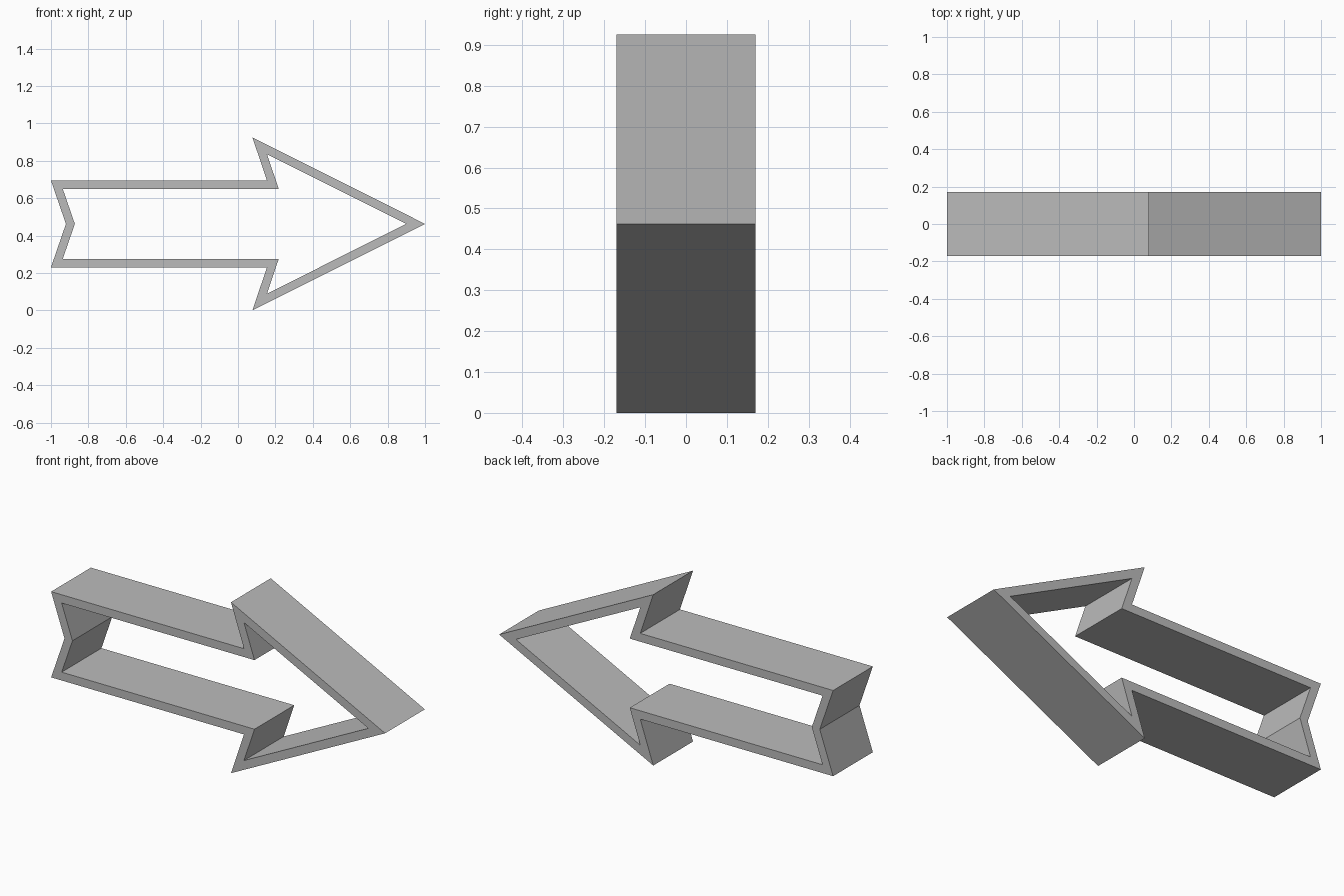
import bpy
import bmesh
from mathutils import Vector

if "Cube" in bpy.data.objects:
    bpy.data.objects.remove(bpy.data.objects["Cube"], do_unlink=True)

MID, HALF_DEPTH, WALL = 0.4625, 0.17, 0.045

grey = bpy.data.materials.new("light grey")
grey.use_nodes = True
colour = (0.5, 0.5, 0.5, 1)
grey.diffuse_color = colour
grey.node_tree.nodes["Principled BSDF"].inputs["Base Color"].default_value = colour

# Upper half of the arrow outline, clockwise from the tail notch to the tip
upper = [Vector(p) for p in
         [(-0.92, 0), (-1, 0.232), (0.155, 0.232), (0.077, MID), (1, 0)]]
lower = [Vector((p.x, -p.y)) for p in reversed(upper[1:-1])]
outer = upper + lower


def inset(points, width):
    """Mitred inward offset of a clockwise outline."""
    result = []
    for i, p in enumerate(points):
        a = (p - points[i - 1]).normalized()
        b = (points[(i + 1) % len(points)] - p).normalized()
        na, nb = Vector((a.y, -a.x)), Vector((b.y, -b.x))
        result.append(p + (na + nb) * width / (1 + na.dot(nb)))
    return result


# Hollow arrow frame: a ring of wall segments between both outlines
bm = bmesh.new()


def loop(points, y):
    return [bm.verts.new((p.x, y, p.y + MID)) for p in points]


inner = inset(outer, WALL)
rings = [loop(outer, -HALF_DEPTH), loop(outer, HALF_DEPTH),
         loop(inner, HALF_DEPTH), loop(inner, -HALF_DEPTH)]
for r, ring in enumerate(rings):
    following = rings[(r + 1) % len(rings)]
    for i in range(len(ring)):
        j = (i + 1) % len(ring)
        bm.faces.new((ring[i], ring[j], following[j], following[i]))
bmesh.ops.recalc_face_normals(bm, faces=bm.faces)

mesh = bpy.data.meshes.new("arrow_frame")
bm.to_mesh(mesh)
bm.free()
mesh.materials.append(grey)
frame = bpy.data.objects.new("arrow_frame", mesh)
bpy.context.collection.objects.link(frame)
